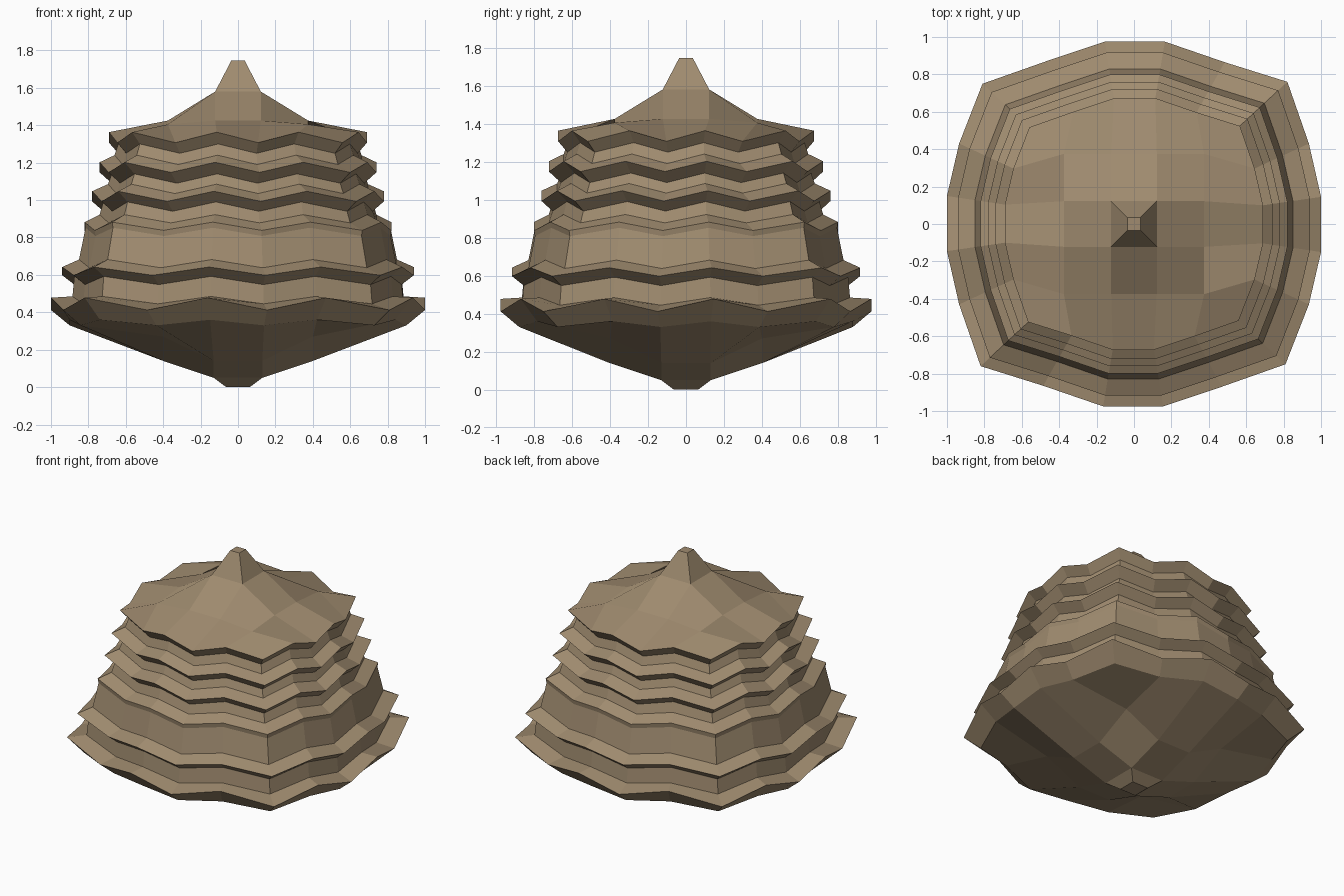
import bpy
import bmesh

if "Cube" in bpy.data.objects:
    bpy.data.objects.remove(bpy.data.objects["Cube"], do_unlink=True)

tan = bpy.data.materials.new("shell_tan")
tan.use_nodes = True
tan.diffuse_color = (0.35, 0.26, 0.16, 1)
tan.node_tree.nodes["Principled BSDF"].inputs["Base Color"].default_value = (0.35, 0.26, 0.16, 1)
tan.node_tree.nodes["Principled BSDF"].inputs["Roughness"].default_value = 0.9

# Half of the rounded-square outline, front left corner to back right corner
half = [(-.82, -.76), (-.485, -.865), (-.165, -.975), (.155, -.975), (.47, -.87),
        (.81, -.75), (.935, -.43), (1, -.15), (1, .145), (.935, .43)]
outline = half + [(-x, -y) for x, y in half]

# Side profile: outline scale, mean height, height of the zigzag
profile = [
    (.90, .345, .015), (1.0, .445, .033),                    # bowl and its rim
    (.885, .465, .02), (.875, .57, .022),                    # lowest wall
    (.94, .62, .022), (.85, .66, .022),                      # lowest ridge
    (.815, .83, .022), (.82, .86, .022), (.74, .90, .022),   # tall tier
    (.72, .965, .025), (.78, 1.02, .027), (.695, 1.06, .025),
    (.675, 1.115, .025), (.74, 1.175, .027), (.66, 1.215, .025),
    (.64, 1.275, .025), (.69, 1.335, .028)]                  # cap rim

bm = bmesh.new()


def add_ring(scale, z, wave):
    return [bm.verts.new((x * scale, y * scale, z + (wave if i % 2 == 0 else -wave)))
            for i, (x, y) in enumerate(outline)]


def border(n):
    """Grid cells around the edge, counter-clockwise from the front left."""
    return ([(i, 0) for i in range(n)] + [(n, j) for j in range(n)] +
            [(n - i, n) for i in range(n)] + [(0, n - j) for j in range(n)])


def add_cap(ring, wide, mid_z, corner_z, narrow, inner_z, tip, tip_z):
    """Close a ring with a five by five grid whose middle is drawn to a stub."""
    grid = dict(zip(border(5), ring))
    spot = {1: -wide, 2: -narrow, 3: narrow, 4: wide}
    for i in spot:
        for j in spot:
            outer_i, outer_j = i in (1, 4), j in (1, 4)
            z = corner_z if outer_i and outer_j else mid_z if outer_i or outer_j else inner_z
            grid[i, j] = bm.verts.new((spot[i], spot[j], z))
    for i in range(5):
        for j in range(5):
            if (i, j) != (2, 2):
                bm.faces.new([grid[i + a, j + b] for a, b in border(1)])
    base = [grid[2 + a, 2 + b] for a, b in border(1)]
    end = [bm.verts.new((v.co.x * tip / narrow, v.co.y * tip / narrow, tip_z)) for v in base]
    for k in range(4):
        n = (k + 1) % 4
        bm.faces.new((base[k], base[n], end[n], end[k]))
    bm.faces.new(end)


# Tiered sides
rings = [add_ring(*p) for p in profile]
for low, high in zip(rings, rings[1:]):
    for k in range(len(low)):
        n = (k + 1) % len(low)
        bm.faces.new((low[k], low[n], high[n], high[k]))

# Domed underside and pointed top
add_cap(rings[0], .40, .14, .27, .13, .05, .063, 0)
add_cap(rings[-1], .375, 1.425, 1.405, .122, 1.58, .036, 1.745)

bmesh.ops.recalc_face_normals(bm, faces=bm.faces)
mesh = bpy.data.meshes.new("tiered_shell")
bm.to_mesh(mesh)
bm.free()
mesh.materials.append(tan)
shell = bpy.data.objects.new("tiered_shell", mesh)
bpy.context.collection.objects.link(shell)
